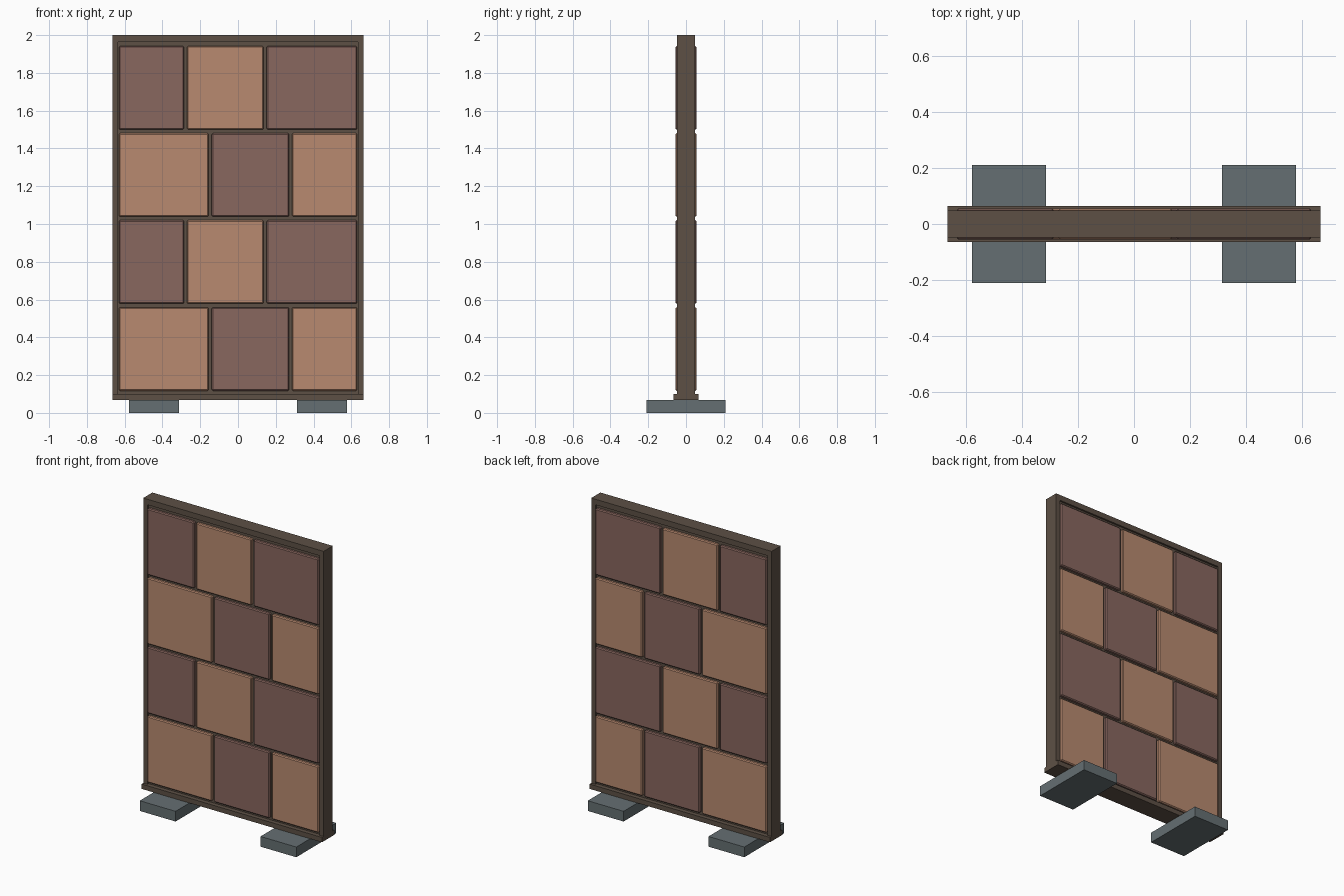
import bpy

cube = bpy.data.objects.get("Cube")
if cube:
    bpy.data.objects.remove(cube, do_unlink=True)


def material(name, rgb):
    # sRGB 0-255 to linear
    lin = [(c / 255 / 12.92) if c < 11 else ((c / 255 + 0.055) / 1.055) ** 2.4 for c in rgb]
    mat = bpy.data.materials.new(name)
    mat.use_nodes = True
    mat.diffuse_color = (*lin, 1)
    mat.node_tree.nodes["Principled BSDF"].inputs["Base Color"].default_value = (*lin, 1)
    return mat


DARK_WOOD = material("dark_wood", (93, 80, 69))
LIGHT_CLAY = material("light_clay", (184, 138, 112))
DARK_CLAY = material("dark_clay", (137, 103, 95))
GREY_STONE = material("grey_stone", (101, 111, 114))


def box(name, x, y, z, mat, bevel=0):
    """Box from (min, max) ranges on each axis, with an optional chamfer."""
    bpy.ops.mesh.primitive_cube_add(
        size=1, location=[(r[0] + r[1]) / 2 for r in (x, y, z)])
    obj = bpy.context.object
    obj.name = name
    obj.scale = [r[1] - r[0] for r in (x, y, z)]
    bpy.ops.object.transform_apply(location=False, rotation=False, scale=True)
    obj.data.materials.append(mat)
    if bevel:
        mod = obj.modifiers.new("chamfer", "BEVEL")
        mod.width = bevel
        mod.segments = 1
    return obj


HALF_W = 0.665
POST = 0.03
DEPTH = (-0.048, 0.048)
SILL = (0.068, 0.1)
TOP = (1.963, 2.0)
inner = HALF_W - POST

# Frame: sill, top beam and two posts
box("sill", (-HALF_W, HALF_W), (-0.065, 0.065), SILL, DARK_WOOD)
box("top_beam", (-HALF_W, HALF_W), DEPTH, TOP, DARK_WOOD)
for side, s in (("left", 1), ("right", -1)):
    box(f"{side}_post", sorted((s * inner, s * HALF_W)), DEPTH, (SILL[1], TOP[0]), DARK_WOOD)
    # Foot slab under each end
    box(f"{side}_foot", sorted((s * 0.313, s * 0.577)), (-0.21, 0.21), (0, SILL[0]), GREY_STONE)

# Recessed core seen in the joints between bricks
box("core_panel", (-inner, inner), (-0.036, 0.036), (SILL[1], TOP[0]), DARK_WOOD)

# Brick courses, alternating joints and colours, running through both faces
JOINTS = [(-0.147, 0.278), (-0.278, 0.144)]
GAP = 0.008
for row in range(4):
    z0 = 0.117 + row * 0.461
    edges = [-0.639, *JOINTS[row % 2], 0.639]
    for col in range(3):
        mat = LIGHT_CLAY if (row + col) % 2 == 0 else DARK_CLAY
        box(f"brick_{row + 1}_{col + 1}", (edges[col] + GAP, edges[col + 1] - GAP),
            (-0.056, 0.056), (z0, z0 + 0.442), mat, bevel=0.006)
